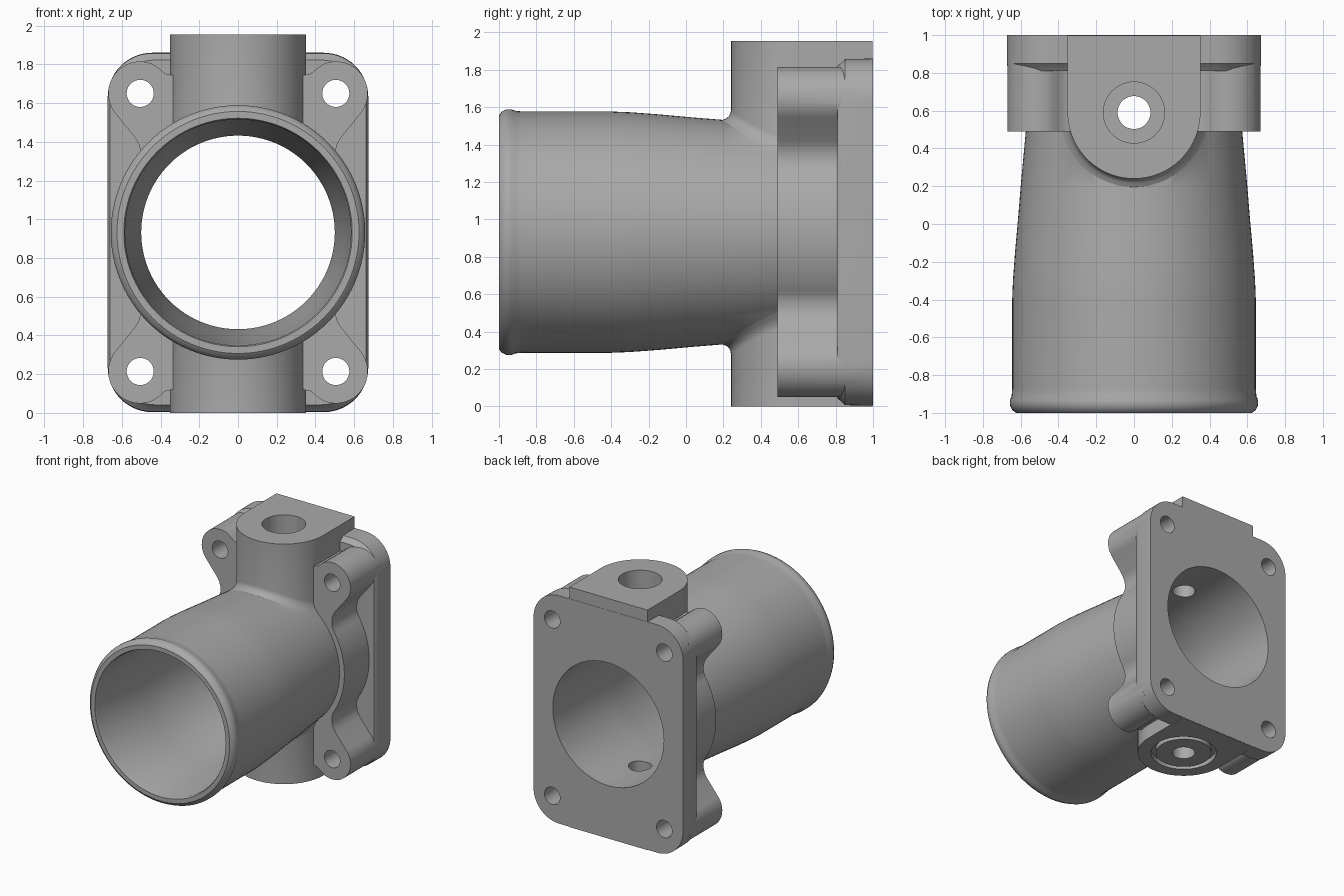
import bpy, bmesh, math

if "Cube" in bpy.data.objects:
    bpy.data.objects.remove(bpy.data.objects["Cube"])

CZ = 0.932          # height of the bore axis
N = 96

grey = bpy.data.materials.new("cast_grey")
grey.diffuse_color = (0.4, 0.4, 0.4, 1)
grey.use_nodes = True
grey.node_tree.nodes["Principled BSDF"].inputs["Base Color"].default_value = grey.diffuse_color


def loft(name, rings):
    """Closed solid through a list of equal-length point rings."""
    bm = bmesh.new()
    vs = [[bm.verts.new(p) for p in r] for r in rings]
    n = len(rings[0])
    for a, b in zip(vs, vs[1:]):
        for i in range(n):
            j = (i + 1) % n
            bm.faces.new((a[i], a[j], b[j], b[i]))
    bm.faces.new(vs[0])
    bm.faces.new(vs[-1][::-1])
    bmesh.ops.recalc_face_normals(bm, faces=bm.faces)
    me = bpy.data.meshes.new(name)
    bm.to_mesh(me)
    bm.free()
    me.materials.append(grey)
    ob = bpy.data.objects.new(name, me)
    bpy.context.collection.objects.link(ob)
    return ob


def arc(cx, cy, r, a0, a1, n):
    return [(cx + r * math.cos(math.radians(a0 + (a1 - a0) * i / n)),
             cy + r * math.sin(math.radians(a0 + (a1 - a0) * i / n))) for i in range(n + 1)]


def along_y(pts, y):
    return [(x, y, CZ + z) for x, z in pts]


def lathe_y(name, profile, cx=0, cz=0, n=N):
    return loft(name, [along_y(arc(cx, cz, r, 0, 360, n)[:-1], y) for y, r in profile])


def cyl_z(name, r, z0, z1, n=48):
    c = arc(0, 0.59, r, 0, 360, n)[:-1]
    return loft(name, [[(x, y, z) for x, y in c] for z in (z0, z1)])


def boolean(target, tool, op):
    m = target.modifiers.new("b", 'BOOLEAN')
    m.operation, m.solver, m.object = op, 'EXACT', tool
    bpy.context.view_layer.objects.active = target
    bpy.ops.object.modifier_apply(modifier=m.name)
    bpy.data.objects.remove(tool, do_unlink=True)


def four_way(q):
    """Mirror a first-quadrant outline into a full loop."""
    h = q + [(-x, z) for x, z in q[::-1]]
    return h + [(x, -z) for x, z in h[::-1]]


# Hose tube with a bead at the mouth
outer = [(-1.0, 0.625), (-0.985, 0.645), (-0.96, 0.657), (-0.935, 0.657), (-0.91, 0.648),
         (-0.87, 0.645), (-0.4, 0.645), (-0.3, 0.641), (-0.15, 0.63), (0.05, 0.612),
         (0.2, 0.6), (0.5, 0.572), (0.95, 0.56)]


def tube_r(y):
    for (a, ra), (b, rb) in zip(outer, outer[1:]):
        if y <= b:
            return ra + (rb - ra) * (y - a) / (b - a)
    return outer[-1][1]


housing = lathe_y("housing", outer)

# Rear mounting flange
def round_rect(w, h, r):
    return four_way(arc(w - r, h - r, r, 0, 90, 14))


flange = loft("flange", [along_y(round_rect(w, h, 0.23), y) for y, w, h in
                         ((0.81, 0.66, 0.89), (0.825, 0.668, 0.9), (0.85, 0.673, 0.925),
                          (1.0, 0.673, 0.928))])
boolean(housing, flange, 'UNION')

# Body collar with webs out to the four bolt bosses
quad = arc(0, 0, 0.615, 2, 33, 12)
quad += [(0.502, 0.375), (0.503, 0.42), (0.512, 0.455), (0.53, 0.487)]
quad += arc(0.505, 0.718, 0.165, -40, 112, 24)
quad += [(0.405, 0.845), (0.375, 0.82), (0.33, 0.81)]
collar = four_way(quad)
boolean(housing, loft("bolt_bosses", [along_y(collar, 0.49), along_y(collar, 0.9)]), 'UNION')

# Upper and lower port columns, U-shaped with a fillet onto the tube
def column(name, sign, z_end):
    R, cy = 0.352, 0.592
    base = arc(0, cy, R, 180, 360, 40)
    normals = arc(0, 0, 1, 180, 360, 40)
    base = [(-R, 0.998), (-R, 0.8)] + base + [(R, 0.8), (R, 0.998)]
    normals = [(-1, 0), (-1, 0)] + normals + [(1, 0), (1, 0)]
    f = 0.055

    def ring(off, rise):
        out = []
        for (x, y), (nx, ny) in zip(base, normals):
            x, y = x + nx * off, y + ny * off
            z = math.sqrt(tube_r(y) ** 2 - x * x) + rise
            out.append((x, y, CZ + sign * z))
        return out

    def flat(off, z):
        return [(x + nx * off, y + ny * off, z) for (x, y), (nx, ny) in zip(base, normals)]

    rings = [flat(f, CZ + sign * 0.1), ring(f, -0.008)]
    for a in (15, 35, 55, 75, 90):
        t = math.radians(a)
        rings.append(ring(f * (1 - math.sin(t)), f * (1 - math.cos(t))))
    rings.append(flat(0, z_end))
    return loft(name, rings)


boolean(housing, column("upper_port", 1, 1.955), 'UNION')
boolean(housing, column("lower_port", -1, 0.0), 'UNION')

# Main bore, narrowing towards the flange
boolean(housing, lathe_y("bore", [(-1.02, 0.597), (-0.98, 0.583), (-0.4, 0.575), (-0.1, 0.55),
                                  (0.2, 0.515), (0.35, 0.5), (1.02, 0.5)]), 'DIFFERENCE')

# Bolt holes
for sx in (-1, 1):
    for sz in (-1, 1):
        boolean(housing, lathe_y("bolt_hole", [(0.4, 0.07), (1.1, 0.07)],
                                 sx * 0.505, sz * 0.718, 32), 'DIFFERENCE')

# Port holes: through drilling, upper counterbore, lower seal groove
boolean(housing, cyl_z("port_hole", 0.087, -0.1, 2.1), 'DIFFERENCE')
boolean(housing, cyl_z("counterbore", 0.162, 1.6, 2.1), 'DIFFERENCE')
groove = cyl_z("groove", 0.25, -0.05, 0.04)
boolean(groove, cyl_z("groove_core", 0.212, -0.1, 0.1), 'DIFFERENCE')
boolean(housing, groove, 'DIFFERENCE')

# Smooth castings with sharp machined edges
bpy.ops.object.select_all(action='DESELECT')
housing.select_set(True)
bpy.context.view_layer.objects.active = housing
bpy.ops.object.shade_smooth_by_angle(angle=math.radians(30))
